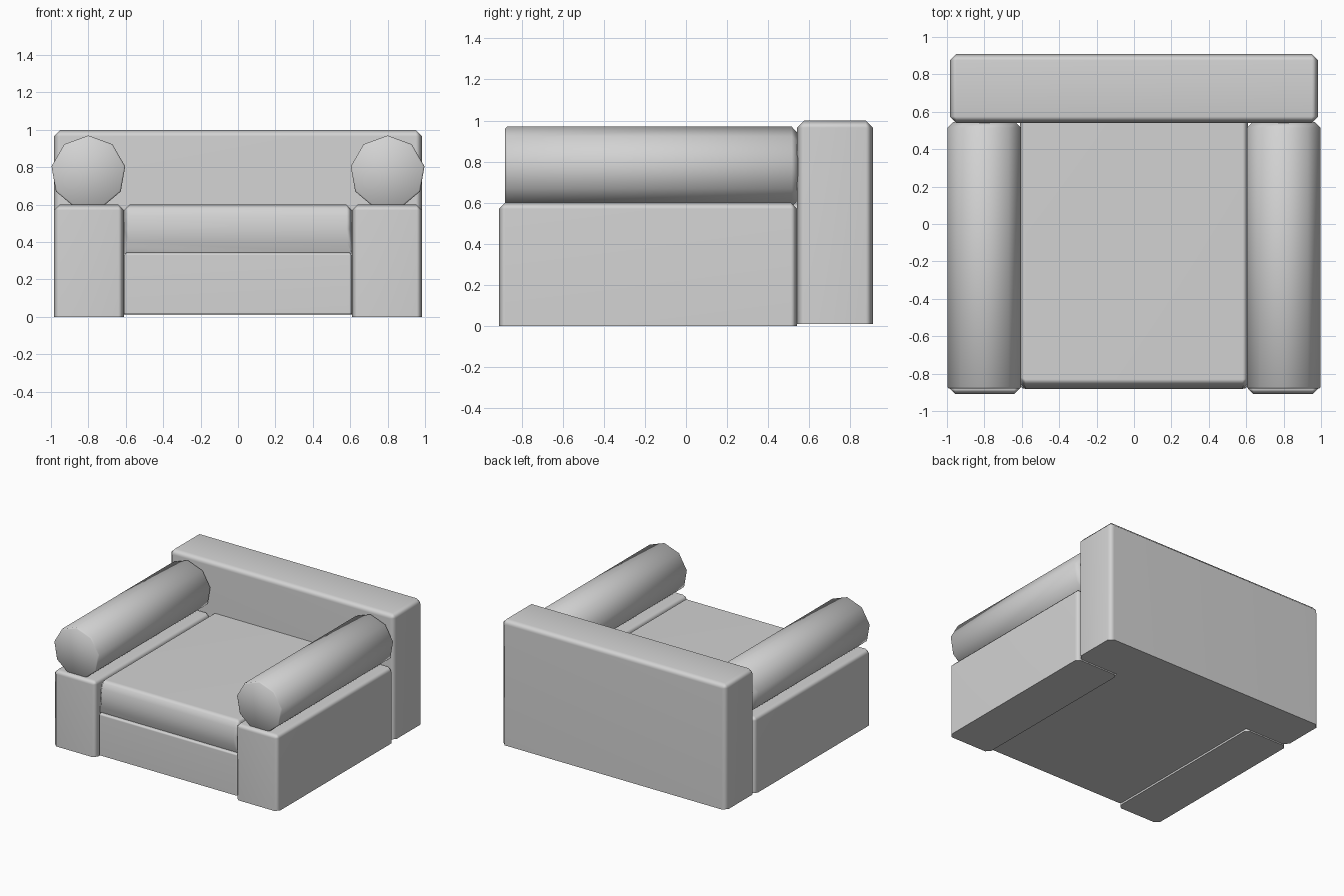
import bpy
import bmesh
from math import radians
from mathutils import Matrix, Vector

if "Cube" in bpy.data.objects:
    bpy.data.objects.remove(bpy.data.objects["Cube"])

fabric = bpy.data.materials.new("light_grey_fabric")
fabric.use_nodes = True
GREY = (0.65, 0.65, 0.65, 1)
fabric.diffuse_color = GREY
fabric.node_tree.nodes["Principled BSDF"].inputs["Base Color"].default_value = GREY


def finish(name, bm, angle=60, weighted=True):
    """Turn a bmesh into a smooth shaded object with clean flat faces."""
    bmesh.ops.recalc_face_normals(bm, faces=bm.faces[:])
    mesh = bpy.data.meshes.new(name)
    bm.to_mesh(mesh)
    bm.free()
    mesh.materials.append(fabric)
    obj = bpy.data.objects.new(name, mesh)
    bpy.context.collection.objects.link(obj)
    bpy.ops.object.select_all(action='DESELECT')
    obj.select_set(True)
    bpy.context.view_layer.objects.active = obj
    bpy.ops.object.shade_smooth_by_angle(angle=radians(angle))
    if weighted:
        mod = obj.modifiers.new("Flat faces", 'WEIGHTED_NORMAL')
        mod.keep_sharp = True
    return obj


def chamfer(bm, edges, width):
    bmesh.ops.bevel(bm, geom=list(edges), offset=width, segments=1,
                    affect='EDGES', profile=0.5)


def block(name, low, high, width=0.03):
    """Box with chamfered edges everywhere except around the underside."""
    low, high = Vector(low), Vector(high)
    bm = bmesh.new()
    bmesh.ops.create_cube(bm, size=1)
    bmesh.ops.scale(bm, vec=high - low, verts=bm.verts)
    bmesh.ops.translate(bm, vec=(low + high) / 2, verts=bm.verts)
    edges = [e for e in bm.edges if any(v.co.z > low.z + 0.001 for v in e.verts)]
    chamfer(bm, edges, width)
    return finish(name, bm)


# Backrest and seat base
block("backrest", (-0.985, 0.54, 0.01), (0.985, 0.91, 1.0), 0.035)
block("seat_base", (-0.61, -0.88, 0.015), (0.61, 0.56, 0.345), 0.015)

# Seat cushion: side profile with a bulging front, extruded across the seat
profile = [(0.55, 0.34), (-0.855, 0.34), (-0.875, 0.40), (-0.883, 0.47),
           (-0.872, 0.54), (-0.855, 0.58), (-0.83, 0.6), (0.55, 0.6)]
bm = bmesh.new()
side = bm.faces.new([bm.verts.new((-0.61, y, z)) for y, z in profile])
sweep = bmesh.ops.extrude_face_region(bm, geom=[side], use_keep_orig=True)
bmesh.ops.translate(bm, vec=(1.22, 0, 0),
                    verts=[g for g in sweep["geom"] if isinstance(g, bmesh.types.BMVert)])
bmesh.ops.recalc_face_normals(bm, faces=bm.faces[:])
rim = [e for e in bm.edges
       if abs(e.verts[0].co.x - e.verts[1].co.x) < 0.01
       and all(v.co.z > 0.35 for v in e.verts)]
chamfer(bm, rim, 0.03)
finish("seat_cushion", bm)

# Arms: a block with a nine-sided roll on top, on both sides
for label, s in (("left", 1), ("right", -1)):
    xs = sorted((s * 0.61, s * 0.985))
    block(label + "_arm_base", (xs[0], -0.91, 0), (xs[1], 0.54, 0.6))

    bm = bmesh.new()
    bmesh.ops.create_cone(bm, cap_ends=True, segments=9, radius1=0.2,
                          radius2=0.2, depth=1.425)
    # Stand one corner of the roll at the top, then lay it along y
    top = max(bm.verts, key=lambda v: v.co.y)
    turn = Vector((0, 1)).angle_signed(top.co.xy)
    bmesh.ops.rotate(bm, verts=bm.verts, matrix=Matrix.Rotation(turn, 3, 'Z'))
    bmesh.ops.rotate(bm, verts=bm.verts, matrix=Matrix.Rotation(radians(90), 3, 'X'))
    bmesh.ops.translate(bm, vec=(s * 0.8, -0.1675, 0.77), verts=bm.verts)
    chamfer(bm, [e for e in bm.edges if all(v.co.y > 0.5 for v in e.verts)], 0.03)
    chamfer(bm, [e for e in bm.edges if all(v.co.y < -0.85 for v in e.verts)], 0.008)
    finish(label + "_arm_roll", bm, weighted=False)
